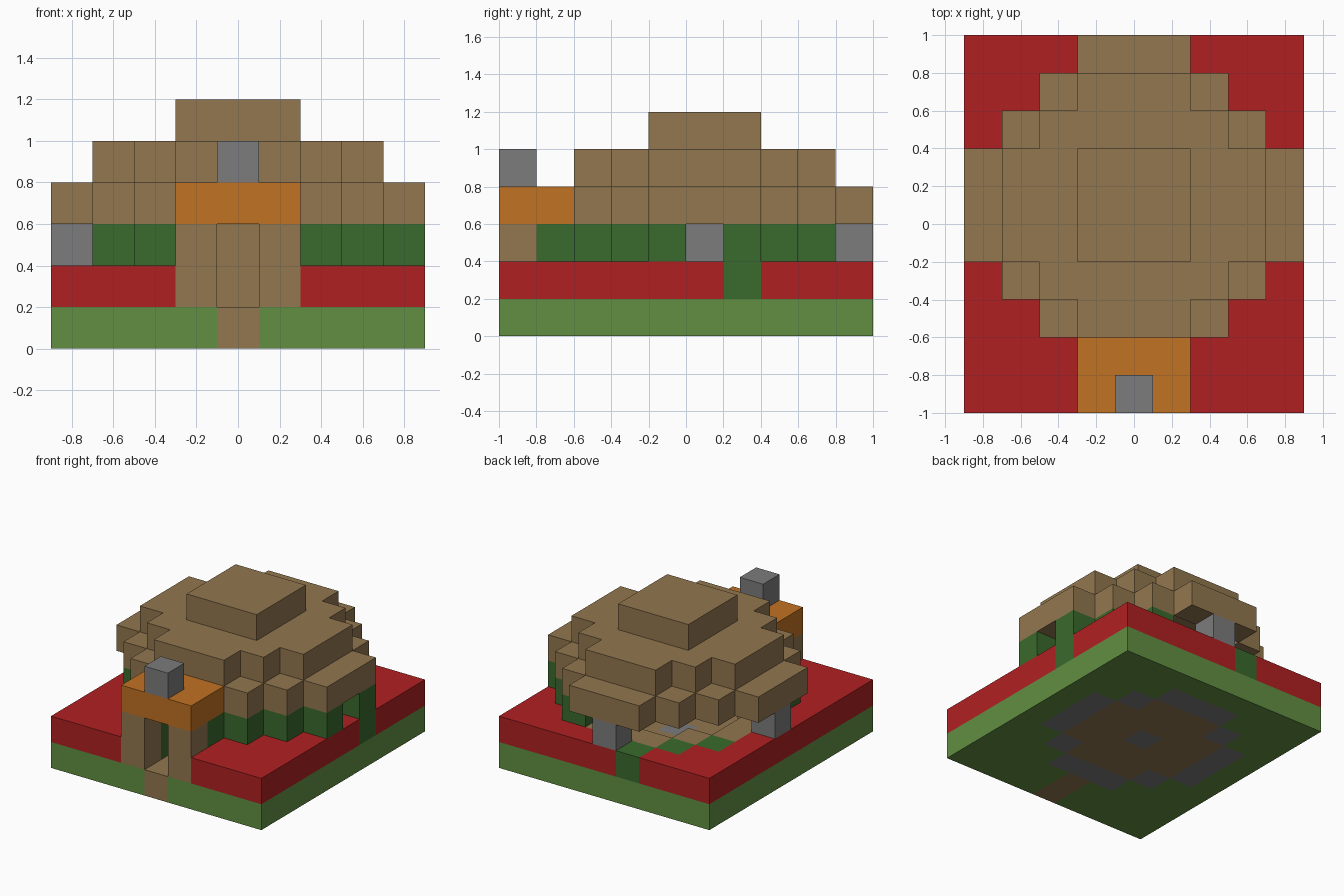
import bpy
import bmesh
from mathutils import Vector

cube = bpy.data.objects.get("Cube")
if cube:
    bpy.data.objects.remove(cube, do_unlink=True)

CELL = 0.2
COLS, ROWS = 9, 10
CX, CY = 4, 5          # middle of the round house, in cells


def make_material(name, rgb):
    lin = [((c / 255 + 0.055) / 1.055) ** 2.4 for c in rgb] + [1.0]
    mat = bpy.data.materials.new(name)
    mat.use_nodes = True
    mat.diffuse_color = lin
    mat.node_tree.nodes["Principled BSDF"].inputs["Base Color"].default_value = lin
    return mat


grass = make_material("grass green", (98, 143, 66))
red = make_material("red", (176, 32, 34))
brown = make_material("earth brown", (146, 119, 79))
orange = make_material("orange", (193, 114, 34))
leaf = make_material("dark green", (58, 106, 45))
grey = make_material("stone grey", (124, 124, 124))

cells = {}             # (column, row, layer) -> part name
colours = {}           # part name -> material


def put(part, mat, flat_cells, *layers):
    colours[part] = mat
    for x, y in flat_cells:
        for z in layers:
            cells[x, y, z] = part


def clear(flat_cells, *layers):
    for x, y in flat_cells:
        for z in layers:
            cells.pop((x, y, z), None)


def rect(x0, x1, y0, y1):
    return {(x, y) for x in range(x0, x1 + 1) for y in range(y0, y1 + 1)}


def disc(r):
    return {(CX + i, CY + j) for i in range(-r, r + 1) for j in range(-r, r + 1)
            if abs(i) + abs(j) <= r + 1}


plot = rect(0, COLS - 1, 0, ROWS - 1)
outer_ring = disc(4) - disc(3)
inner_ring = disc(3) - disc(2)
doorway = {(CX, 0), (CX, 1)}

# Ground with foundation, floor, hearth and path
put("ground", grass, plot, 0)
put("foundation", grey, inner_ring, 0)
put("floor", brown, disc(2), 0)
put("hearth", grey, {(CX, CY)}, 0)
put("path", brown, doorway, 0)

# Flower bed around the house
put("flower_bed", red, plot - disc(4), 1)

# House walls: low and high courses, with an inner bench
put("wall", leaf, outer_ring, 1, 2)
put("bench", brown, inner_ring, 1)
put("flower_bed", red, rect(0, 0, 4, 6) | rect(8, 8, 4, 5) | rect(4, 5, 9, 9), 1)

# Openings in the high course
clear({(3, 9), (5, 9), (2, 8), (1, 7), (0, 4), (0, 6), (8, 5)}, 2)

# Stone posts in the openings
put("back_post", grey, {(CX, 9)}, 2)
put("side_post", grey, {(0, CY)}, 2)

# Entrance: two pillars, a recessed door, a porch roof and its stone
clear(doorway, 1, 2)
put("door", brown, {(CX, 2)}, 1, 2)
put("entrance_pillars", brown, {(3, 0), (5, 0)}, 1, 2)

# Stepped dome roof
put("roof_eaves", brown, outer_ring, 3)
put("roof_middle", brown, disc(3) - disc(1), 4)
put("roof_cap", brown, disc(1), 5)
put("porch_roof", orange, rect(3, 5, 0, 1), 3)
put("porch_stone", grey, {(CX, 0)}, 4)


def build(part):
    """Mesh the exposed sides of all cells of a part, merged into clean faces."""
    bm = bmesh.new()
    for pos in [p for p, name in cells.items() if name == part]:
        centre = Vector(pos) + Vector((0.5, 0.5, 0.5))
        for axis in range(3):
            for sign in (-1, 1):
                n = Vector((0, 0, 0))
                n[axis] = sign
                if tuple(int(a + b) for a, b in zip(pos, n)) in cells:
                    continue
                u = Vector((0, 0, 0))
                u[(axis + 1) % 3] = 0.5
                v = n.cross(u)
                mid = centre + n * 0.5
                corners = (mid - u - v, mid + u - v, mid + u + v, mid - u + v)
                bm.faces.new([bm.verts.new(c) for c in corners])
    bmesh.ops.remove_doubles(bm, verts=bm.verts, dist=0.01)
    bmesh.ops.dissolve_limit(bm, angle_limit=0.01, verts=bm.verts, edges=bm.edges)
    bmesh.ops.translate(bm, verts=bm.verts, vec=(-COLS / 2, -ROWS / 2, 0))
    bmesh.ops.scale(bm, verts=bm.verts, vec=(CELL, CELL, CELL))
    mesh = bpy.data.meshes.new(part)
    bm.to_mesh(mesh)
    bm.free()
    mesh.materials.append(colours[part])
    bpy.context.collection.objects.link(bpy.data.objects.new(part, mesh))


for part in colours:
    build(part)
